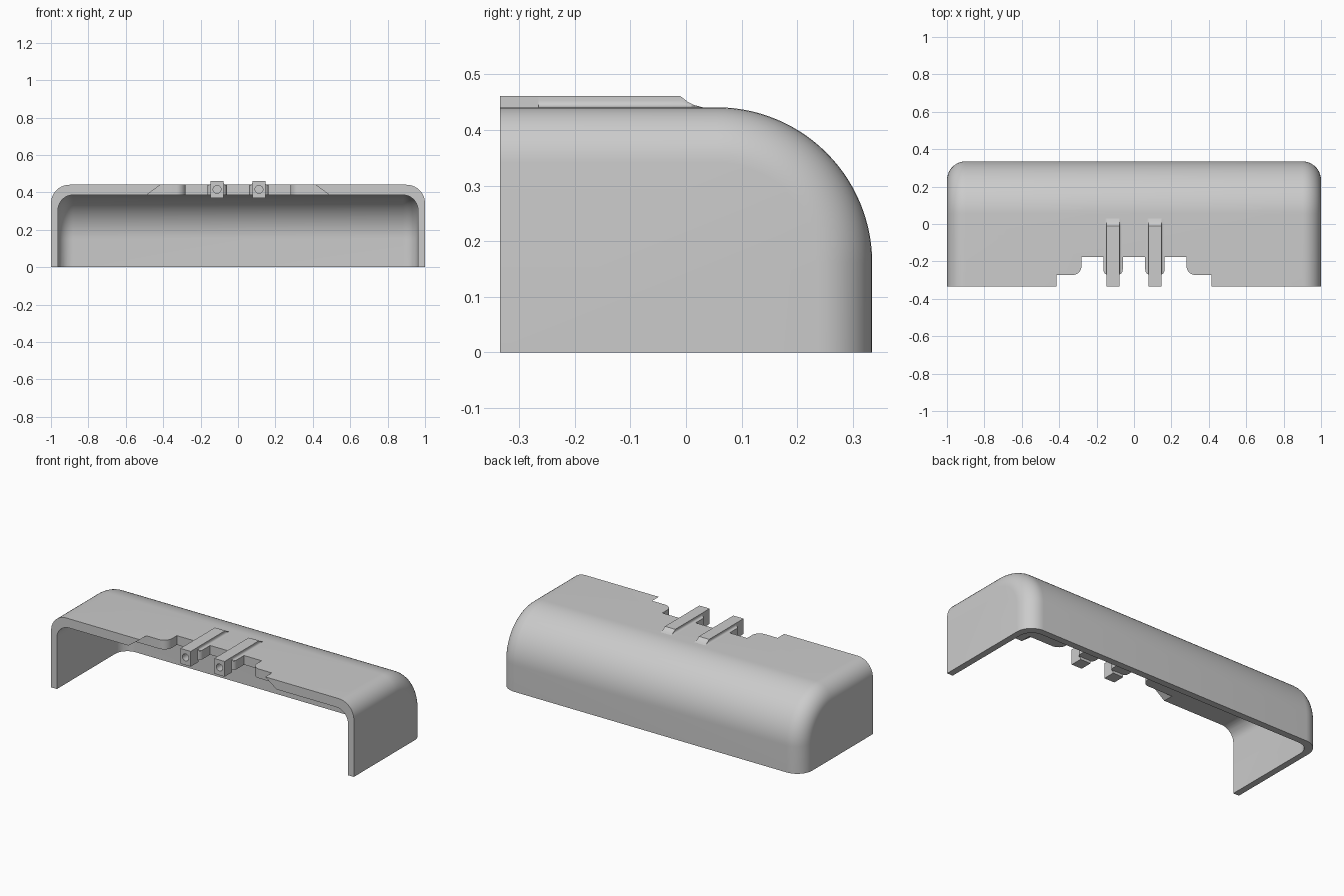
import bpy, bmesh
from math import sin, cos, pi

if "Cube" in bpy.data.objects:
    bpy.data.objects.remove(bpy.data.objects["Cube"])

GREY = (0.6, 0.6, 0.6, 1)
grey = bpy.data.materials.new("plain grey")
grey.use_nodes = True
grey.diffuse_color = GREY
grey.node_tree.nodes["Principled BSDF"].inputs["Base Color"].default_value = GREY

FRONT, BACK = -0.335, 0.335


def arc(cx, cy, r, a0, a1, n=8):
    steps = [a0 + (a1 - a0) * i / n for i in range(n + 1)]
    return [(cx + r * cos(a * pi / 180), cy + r * sin(a * pi / 180)) for a in steps]


def loft(name, rings):
    """Closed solid through rings with equal point counts."""
    bm = bmesh.new()
    loops = [[bm.verts.new(p) for p in ring] for ring in rings]
    n = len(loops[0])
    for a, b in zip(loops, loops[1:]):
        for i in range(n):
            j = (i + 1) % n
            bm.faces.new((a[i], a[j], b[j], b[i]))
    bm.faces.new(loops[0])
    bm.faces.new(loops[-1])
    bmesh.ops.recalc_face_normals(bm, faces=bm.faces)
    mesh = bpy.data.meshes.new(name)
    bm.to_mesh(mesh)
    bm.free()
    obj = bpy.data.objects.new(name, mesh)
    bpy.context.collection.objects.link(obj)
    mesh.materials.append(grey)
    return obj


def rounded_body(name, half, front, base, back, top, big, edge):
    """Side profile with one large arc, its ends rounded by the edge radius."""
    rings = []
    for side in (-1, 1):
        angles = [i * pi / 20 for i in range(11)]
        for t in (angles if side < 0 else angles[::-1]):
            inset = edge * (1 - sin(t))
            x = side * (half - edge * (1 - cos(t)))
            profile = [(front, base), (front, top - inset)]
            profile += arc(back - big, top - big, big - inset, 90, 0, 28)
            profile += [(back - inset, base)]
            rings.append([(x, y, z) for y, z in profile])
    return loft(name, rings)


def prism_z(name, outline, z0, z1):
    return loft(name, [[(x, y, z) for x, y in outline] for z in (z0, z1)])


def prism_y(name, outline, y0, y1):
    return loft(name, [[(x, y, z) for x, z in outline] for y in (y0, y1)])


def cut(obj, cutter):
    mod = obj.modifiers.new("cut", 'BOOLEAN')
    mod.operation = 'DIFFERENCE'
    mod.solver = 'EXACT'
    mod.object = cutter
    bpy.ops.object.select_all(action='DESELECT')
    bpy.context.view_layer.objects.active = obj
    obj.select_set(True)
    bpy.ops.object.modifier_apply(modifier=mod.name)
    bpy.data.objects.remove(cutter)


def smooth(obj):
    bpy.ops.object.select_all(action='DESELECT')
    bpy.context.view_layer.objects.active = obj
    obj.select_set(True)
    bpy.ops.object.shade_smooth_by_angle(angle=0.5)


# Shell, open at the front and underneath
shell = rounded_body("cover_shell", 1, FRONT, 0, BACK, 0.441, 0.28, 0.1)
cut(shell, rounded_body("cavity", 0.962, -0.5, -0.2, 0.295, 0.386, 0.235, 0.08))

# Shallow front recess with undercut ends
cut(shell, prism_y("recess", [(-0.51, 0.37), (0.51, 0.37), (0.394, 0.456), (-0.394, 0.456)],
                   -0.5, -0.273))

# Deep central notch with rounded outer corners
half = [(-0.34, -0.3)] + arc(-0.33, -0.223, 0.05, -90, 0) + [(-0.28, -0.177)]
cut(shell, prism_z("notch", half + [(-x, y) for x, y in half[::-1]], 0.3, 0.5))
smooth(shell)

for side, cx in (("right", -0.112), ("left", 0.112)):
    # Supporting tab with rounded front corners
    half = [(-0.052, -0.17)] + arc(-0.022, -0.243, 0.03, 180, 270)
    tab = half + [(-x, y) for x, y in half[::-1]]
    smooth(prism_z(side + "_tab", [(cx + x, y) for x, y in tab], 0.386, 0.441))

    # Raised rail, flared at its foot and sloped at the back
    foot = [(-0.046, 0.436), (-0.046, 0.441)] + arc(-0.046, 0.453, 0.012, -90, 0, 5) + [(-0.034, 0.461)]
    section = foot + [(-x, z) for x, z in foot[::-1]]
    rings = []
    for y, height in ((-0.265, 1), (-0.01, 1), (0.003, 0.5), (0.015, 0.2), (0.03, 0)):
        rings.append([(cx + x, y, min(z, 0.441) + max(z - 0.441, 0) * height) for x, z in section])
    smooth(loft(side + "_rail", rings))

    # Projecting end block with a round hole
    x0, x1 = cx - 0.034, cx + 0.034
    block = prism_y(side + "_rail_end", [(x0, 0.37), (x1, 0.37), (x1, 0.461), (x0, 0.461)],
                    FRONT, -0.263)
    cut(block, prism_y("hole", arc(cx, 0.416, 0.021, 0, 345, 23), -0.4, -0.28))
    smooth(block)
